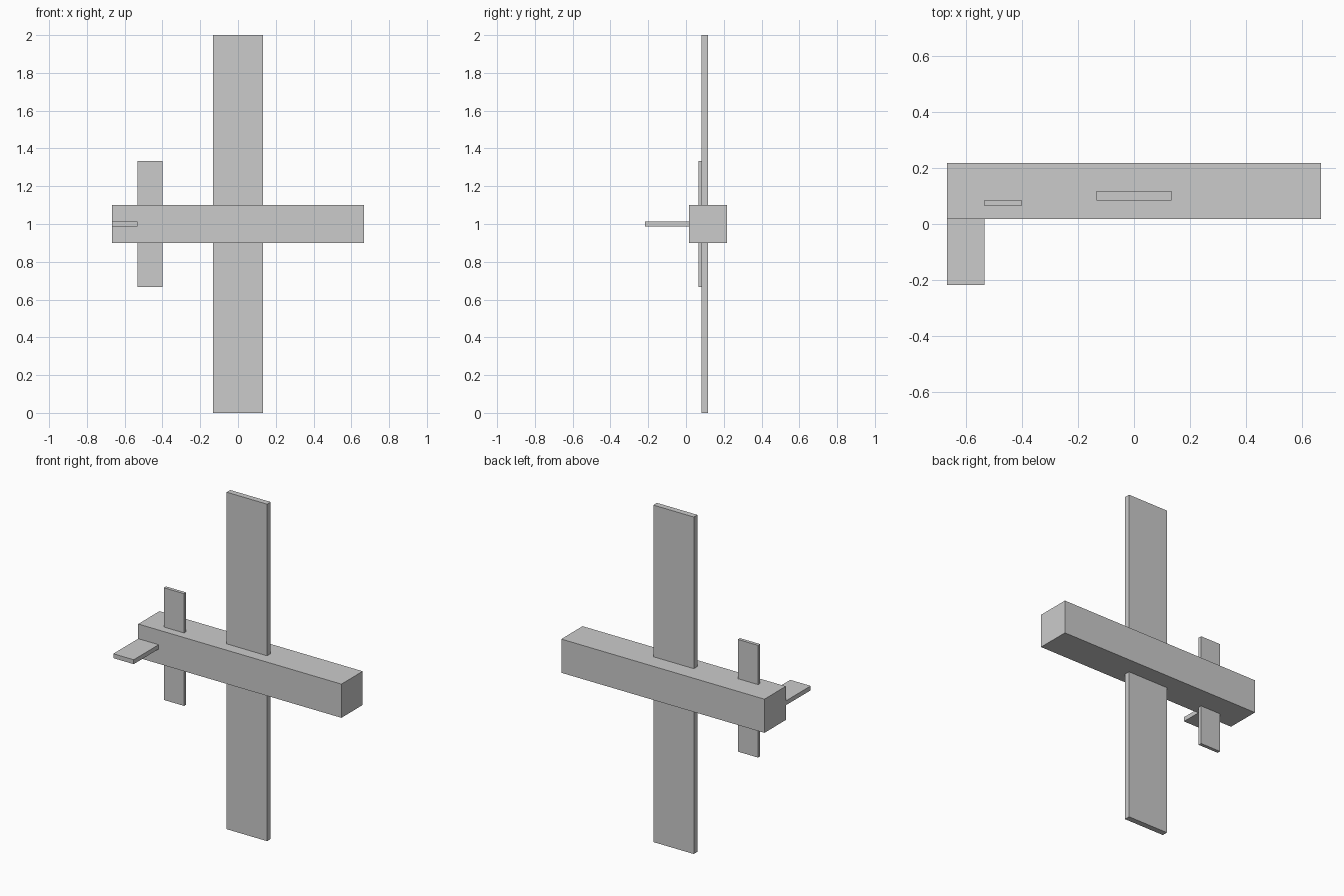
import bpy

if "Cube" in bpy.data.objects:
    bpy.data.objects.remove(bpy.data.objects["Cube"])


def box(name, x, y, z):
    """Box from (min, max) ranges on each axis."""
    ranges = (x, y, z)
    bpy.ops.mesh.primitive_cube_add(size=1, location=[(a + b) / 2 for a, b in ranges])
    ob = bpy.context.object
    ob.name = name
    ob.scale = [b - a for a, b in ranges]
    bpy.ops.object.transform_apply(location=False, rotation=False, scale=True)
    return ob


# Long square body
box("fuselage", (-0.667, 0.667), (0.017, 0.217), (0.9, 1.1))
# Main wing passing through the body
box("main_wing", (-0.133, 0.133), (0.083, 0.117), (0.0, 2.0))
# Small tail wing passing through the body
box("tail_wing", (-0.533, -0.4), (0.065, 0.085), (0.667, 1.333))
# Fin rooted in the body at the tail end
box("tail_fin", (-0.667, -0.533), (-0.217, 0.02), (0.987, 1.013))
